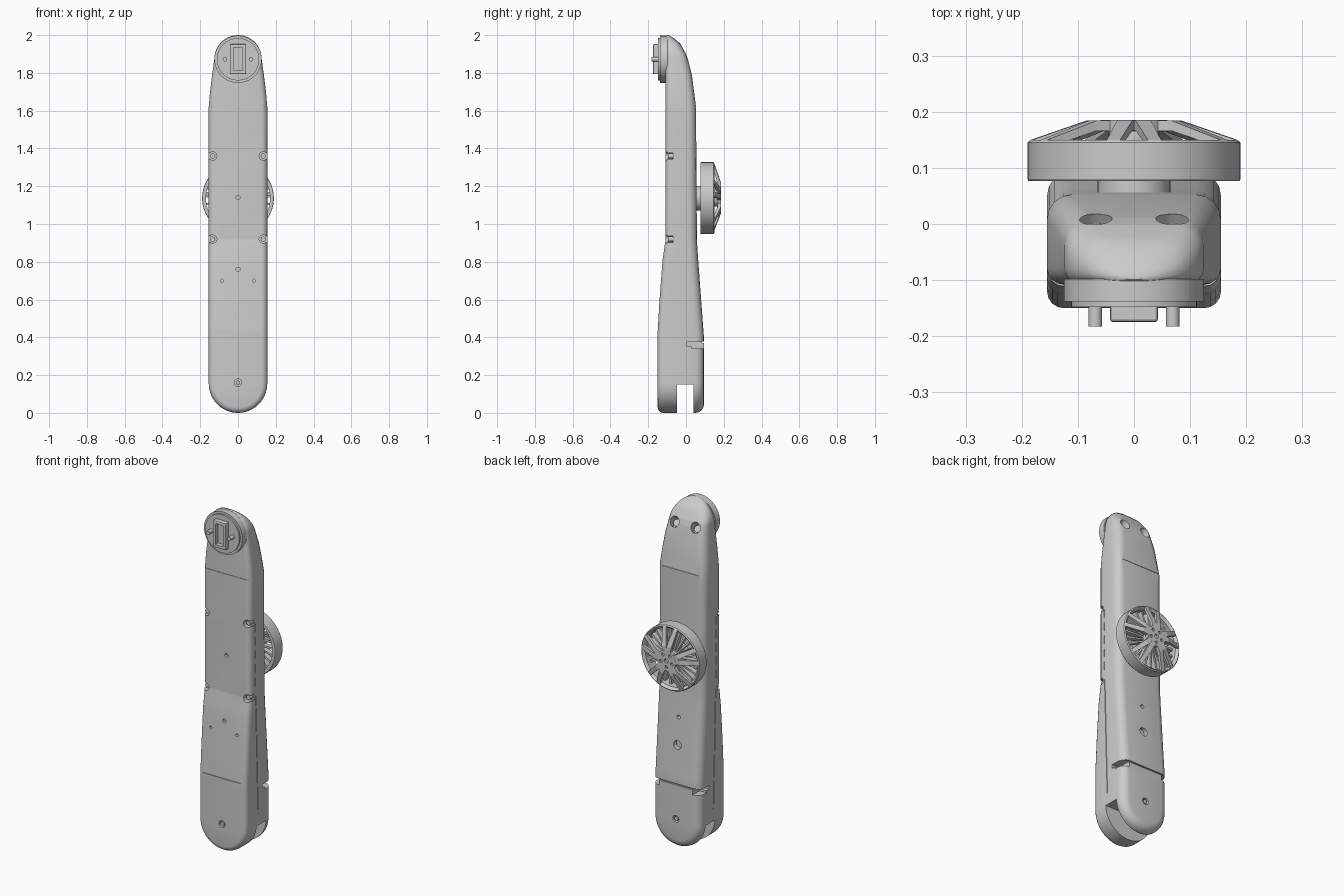
import bpy, bmesh, math
from mathutils import Matrix, Vector

if bpy.data.objects.get("Cube"):
    bpy.data.objects.remove(bpy.data.objects["Cube"], do_unlink=True)

grey = bpy.data.materials.new("plain grey")
grey.use_nodes = True
grey.diffuse_color = (0.6, 0.6, 0.6, 1)
grey.node_tree.nodes["Principled BSDF"].inputs["Base Color"].default_value = (0.6, 0.6, 0.6, 1)


def finish(name, bm):
    bmesh.ops.recalc_face_normals(bm, faces=bm.faces)
    me = bpy.data.meshes.new(name)
    bm.to_mesh(me)
    bm.free()
    me.materials.append(grey)
    ob = bpy.data.objects.new(name, me)
    bpy.context.collection.objects.link(ob)
    return ob


def smooth(ob, angle=32):
    bpy.ops.object.select_all(action='DESELECT')
    ob.select_set(True)
    bpy.context.view_layer.objects.active = ob
    bpy.ops.object.shade_smooth_by_angle(angle=math.radians(angle))


def add_box(bm, x0, x1, y0, y1, z0, z1):
    size = Matrix.Diagonal((x1 - x0, y1 - y0, z1 - z0, 1))
    mid = Matrix.Translation(((x0 + x1) / 2, (y0 + y1) / 2, (z0 + z1) / 2))
    bmesh.ops.create_cube(bm, size=1, matrix=mid @ size)


def add_rod(bm, centre, radius, length, axis=(0, 1, 0), seg=24):
    turn = Vector((0, 0, 1)).rotation_difference(Vector(axis)).to_matrix().to_4x4()
    bmesh.ops.create_cone(bm, cap_ends=True, segments=seg, radius1=radius, radius2=radius,
                          depth=length, matrix=Matrix.Translation(centre) @ turn)


def box(name, *dims):
    bm = bmesh.new()
    add_box(bm, *dims)
    return finish(name, bm)


def rod(name, *args, **kw):
    bm = bmesh.new()
    add_rod(bm, *args, **kw)
    return finish(name, bm)


def cut(target, cutter):
    mod = target.modifiers.new("cut", 'BOOLEAN')
    mod.operation = 'DIFFERENCE'
    mod.solver = 'EXACT'
    mod.object = cutter
    bpy.context.view_layer.objects.active = target
    bpy.ops.object.modifier_apply(modifier=mod.name)
    bpy.data.objects.remove(cutter, do_unlink=True)


def sample(curve, z):
    z = min(max(z, curve[0][0]), curve[-1][0])
    for (a, u), (b, v) in zip(curve, curve[1:]):
        if z <= b:
            return u + (v - u) * (z - a) / (b - a)


# Depth profiles of the arm: (height, y)
FRONT = [(0, -.15), (.43, -.15), (.6, -.14), (.8, -.125), (.92, -.108), (2, -.108)]
BACK = [(0, .095), (.4, .095), (.6, .08), (.9, .058), (1.62, .053), (1.83, .026),
        (1.9, 0), (1.955, -.03), (1.985, -.06), (2, -.08)]

# Arm body: rounded outline lofted from front to back with filleted rims
arc = [math.radians(a) for a in range(0, 91, 6)]
side = [(.155 * math.sin(a), .155 - .155 * math.cos(a)) for a in arc]
side += [(.155, z) for z in (.2, .3, .4, .43, .5, .6, .7, .8, .86, .92, 1.1, 1.3, 1.5, 1.62)]
side += [(.148, 1.7), (.137, 1.79)]
side += [(.125 * math.cos(a), 1.875 + .125 * math.sin(a)) for a in arc]
n = len(side)
normals = []
for i in range(n):
    (x0, z0), (x1, z1) = side[max(i - 1, 0)], side[min(i + 1, n - 1)]
    normals.append(Vector((z1 - z0, x0 - x1)).normalized())
normals[0], normals[-1] = Vector((0, -1)), Vector((0, 1))

bm = bmesh.new()
rings = []
steps = [math.radians(a) for a in (0, 22, 45, 68, 90)]
layers = [(True, a, .03) for a in steps] + [(False, a, .045) for a in reversed(steps)]
for is_front, a, r in layers:
    pts = []
    for (x, z), nrm in zip(side, normals):
        inset, rise = r * (1 - math.sin(a)), r * (1 - math.cos(a))
        px, pz = x - nrm.x * inset, z - nrm.y * inset
        yf, yb = sample(FRONT, pz), sample(BACK, pz)
        rise *= min(1, (yb - yf) / .09)
        pts.append((px, yf + rise if is_front else yb - rise, pz))
    pts[0], pts[-1] = (0, *pts[0][1:]), (0, *pts[-1][1:])
    pts += [(-x, y, z) for x, y, z in reversed(pts[1:-1])]
    rings.append([bm.verts.new(p) for p in pts])
m = 2 * n - 2
for a, b in zip(rings, rings[1:]):
    for i in range(m):
        bm.faces.new((a[i], a[(i + 1) % m], b[(i + 1) % m], b[i]))
for ring in (rings[0], rings[-1]):
    for i in range(n - 1):
        quad = [ring[i], ring[i + 1], ring[(m - i - 1) % m], ring[(m - i) % m]]
        bm.faces.new(list(dict.fromkeys(quad)))
body = finish("arm_body", bm)

# Fork slot at the foot, hinge notches, clip recesses and side seams
cut(body, box("slot", -.3, .3, -.048, .04, -.1, .15))
for s in (-1, 1):
    lo, hi = sorted((s * .11, s * .2))
    cut(body, box("hinge_notch", lo, hi, .03, .2, .34, .375))
    cut(body, box("hinge_step", lo, hi, .005, .05, .352, .375))
    for z in (.92, 1.36):
        cut(body, box("clip_recess", *sorted((s * .132, s * .2)), -.2, -.07, z - .017, z + .017))
        cut(body, rod("clip_hole", (s * .134, -.11, z), .022, .08))
    cut(body, box("panel_seam", *sorted((s * .15, s * .2)), -.104, -.099, 1.39, 1.61))
    seam = box("side_seam", *sorted((s * .151, s * .2)), -.002, .002, -.35, .35)
    seam.location, seam.rotation_euler = (0, -.045, .57), (.03, 0, 0)
    cut(body, seam)
    for z in (.98, 1.06, 1.14, 1.22, 1.3):
        cut(body, box("seam_dash", *sorted((s * .151, s * .2)), -.063, -.059, z, z + .05))

# Cross seams: back hinge line, front ledge and head joint
cut(body, box("back_seam", -.3, .3, .086, .2, .37, .378))
cut(body, box("front_ledge", -.12, .12, -.2, -.146, .43, .436))
cut(body, box("head_joint", -.3, .3, .05, .2, 1.618, 1.622))
cut(body, box("head_joint_front", -.3, .3, -.2, -.105, 1.618, 1.622))

# Screw holes on the front and back
for x, z, r in [(0, 1.14, .011), (0, .76, .011), (-.085, .7, .008), (.085, .7, .008), (0, .16, .02)]:
    cut(body, rod("front_hole", (x, sample(FRONT, z), z), r, .03))
for z, r in [(.6, .025), (.76, .011), (.17, .02)]:
    cut(body, rod("back_hole", (0, sample(BACK, z), z), r, .05))
for s in (-1, 1):
    cut(body, rod("head_hole", (s * .068, .012, 1.875), .029, .09, axis=(0, .8, .6)))
smooth(body)

# Screws sitting in the holes
bm = bmesh.new()
add_rod(bm, (0, -.135, .16), .012, .022, seg=12)
add_rod(bm, (0, .08, .17), .012, .022, seg=12)
for s in (-1, 1):
    add_rod(bm, (s * .068, -.018, 1.853), .02, .02, axis=(0, .8, .6), seg=16)
    for z in (.92, 1.36):
        add_rod(bm, (s * .134, -.08, z), .014, .03, seg=12)
smooth(finish("screws", bm))

# Round mount plate on the head with socket and guide pins
smooth(rod("head_flange", (0, -.118, 1.872), .125, .04, seg=64))
smooth(rod("head_plate", (0, -.13, 1.872), .112, .036, seg=64))
socket = box("socket", -.043, .043, -.175, -.13, 1.793, 1.952)
bev = socket.modifiers.new("round", 'BEVEL')
bev.width, bev.segments = .006, 2
bpy.context.view_layer.objects.active = socket
bpy.ops.object.modifier_apply(modifier="round")
cut(socket, box("pocket", -.025, .025, -.2, -.15, 1.812, 1.935))
bm = bmesh.new()
for s in (-1, 1):
    add_rod(bm, (s * .069, -.16, 1.872), .012, .045, seg=20)
smooth(finish("guide_pins", bm))

# Wheel: local axis along y, centred on the hub
HUB = Matrix.Translation((0, 0, 1.137))


def lathe(name, profile, seg=64):
    bm = bmesh.new()
    loop = [bm.verts.new((r, y, 0)) for r, y in profile]
    edges = [bm.edges.new((v, loop[(i + 1) % len(loop)])) for i, v in enumerate(loop)]
    bmesh.ops.spin(bm, geom=loop + edges, axis=(0, 1, 0), cent=(0, 0, 0),
                   angle=math.tau, steps=seg, use_duplicate=False)
    bmesh.ops.remove_doubles(bm, verts=bm.verts, dist=1e-5)
    bm.transform(HUB)
    smooth(finish(name, bm))


lathe("wheel_rim", [(.17, .077), (.188, .077), (.19, .08), (.19, .145), (.184, .15), (.17, .137)])
smooth(rod("axle", (0, .062, 1.137), .065, .05, seg=40))
smooth(rod("wheel_drum", (0, .11, 1.137), .045, .11, seg=32))

# Hub cap with five bolt holes
cap = rod("hub_cap", (0, .175, 1.137), .06, .02, seg=40)
for k in range(5):
    a = math.tau * (k + .5) / 5
    cut(cap, rod("bolt_hole", (.038 * math.sin(a), .185, 1.137 + .038 * math.cos(a)), .009, .02, seg=12))
cut(cap, rod("centre_hole", (0, .185, 1.137), .013, .02, seg=16))
smooth(cap)


def add_arm(bm, angle, sections):
    # sections: radius, half width, outer y, thickness
    loops = [[Vector(p) for p in ((-w, y, r), (w, y, r), (w, y - t, r), (-w, y - t, r))]
             for r, w, y, t in sections]
    spin = HUB @ Matrix.Rotation(angle, 4, 'Y')
    rows = [[bm.verts.new(spin @ p) for p in lp] for lp in loops]
    for a, b in zip(rows, rows[1:]):
        for i in range(4):
            bm.faces.new((a[i], a[(i + 1) % 4], b[(i + 1) % 4], b[i]))
    bm.faces.new(rows[0])
    bm.faces.new(rows[-1])


# Forked spokes, and the inner ring of straight fins behind them
bm = bmesh.new()
for k in range(5):
    for s in (-1, 1):
        add_arm(bm, math.tau * k / 5 + s * .2,
                [(.045, .017, .185, .02), (.085, .014, .184, .018), (.184, .012, .15, .014)])
finish("spokes", bm)
bm = bmesh.new()
for k in range(25):
    add_arm(bm, math.tau * k / 25, [(.04, .004, .13, .03), (.175, .006, .115, .03)])
finish("wheel_fins", bm)
